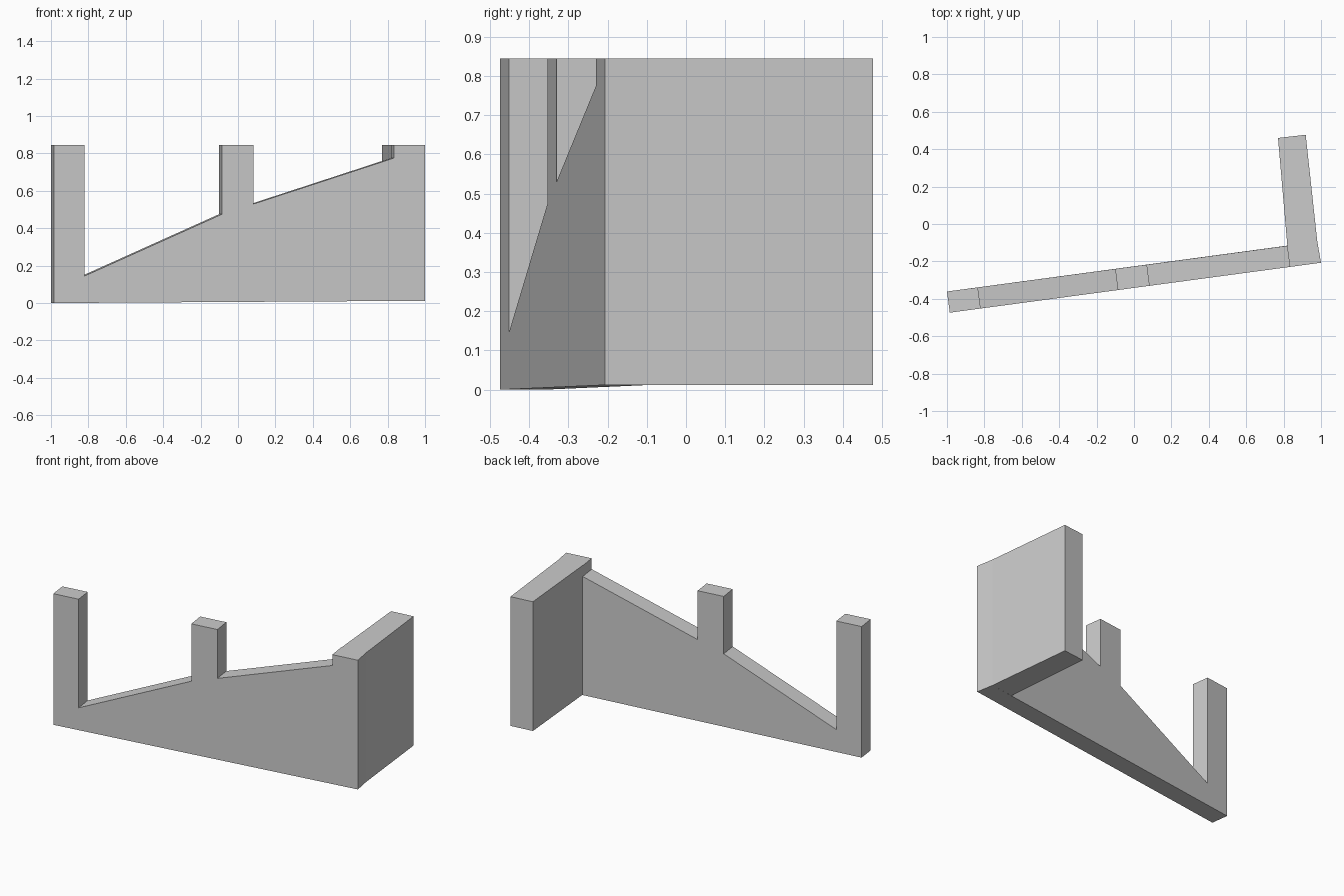
import bpy
from mathutils import Vector

if "Cube" in bpy.data.objects:
    bpy.data.objects.remove(bpy.data.objects["Cube"])

HEIGHT = 0.845
START = Vector((-0.985, -0.474))     # front left corner in plan
SLOPE = 0.1345                       # plan direction of the long wall
THICK = Vector((-0.015, 0.113))      # front face to back face


def make_object(name, verts, faces):
    mesh = bpy.data.meshes.new(name)
    mesh.from_pydata([tuple(v) for v in verts], [], faces)
    mesh.update()
    obj = bpy.data.objects.new(name, mesh)
    bpy.context.collection.objects.link(obj)
    return obj


def front_point(x):
    return START + Vector((x - START.x, (x - START.x) * SLOPE))


# Long wall: stepped elevation with three posts and two sloping ramps (x, z)
elevation = [
    (-0.985, 0.0), (1.0, 0.012), (1.0, HEIGHT), (0.833, HEIGHT),
    (0.833, 0.775), (0.084, 0.53), (0.084, HEIGHT), (-0.086, HEIGHT),
    (-0.086, 0.475), (-0.82, 0.145), (-0.82, HEIGHT), (-0.985, HEIGHT),
]
n = len(elevation)
front = [(*front_point(x), z) for x, z in elevation]
back = [(*(front_point(x) + THICK), z) for x, z in elevation]
back[1] = (0.98, back[1][1], back[1][2])
back[2] = (0.98, back[2][1], back[2][2])
faces = [tuple(range(n)), tuple(range(2 * n - 1, n - 1, -1))]
faces += [(i, i + n, (i + 1) % n + n, (i + 1) % n) for i in range(n)]
make_object("stepped_wall_with_posts", front + back, faces)

# Return wall: full-height slab behind the right post, open where it joins
plan = [(0.82, front_point(0.833).y + THICK.y), back[1][:2], (0.918, 0.477), (0.77, 0.46)]
verts = [(x, y, z) for z in (0.012, HEIGHT) for x, y in plan]
faces = [(3, 2, 1, 0), (4, 5, 6, 7), (1, 2, 6, 5), (2, 3, 7, 6), (3, 0, 4, 7)]
make_object("return_wall", verts, faces)
